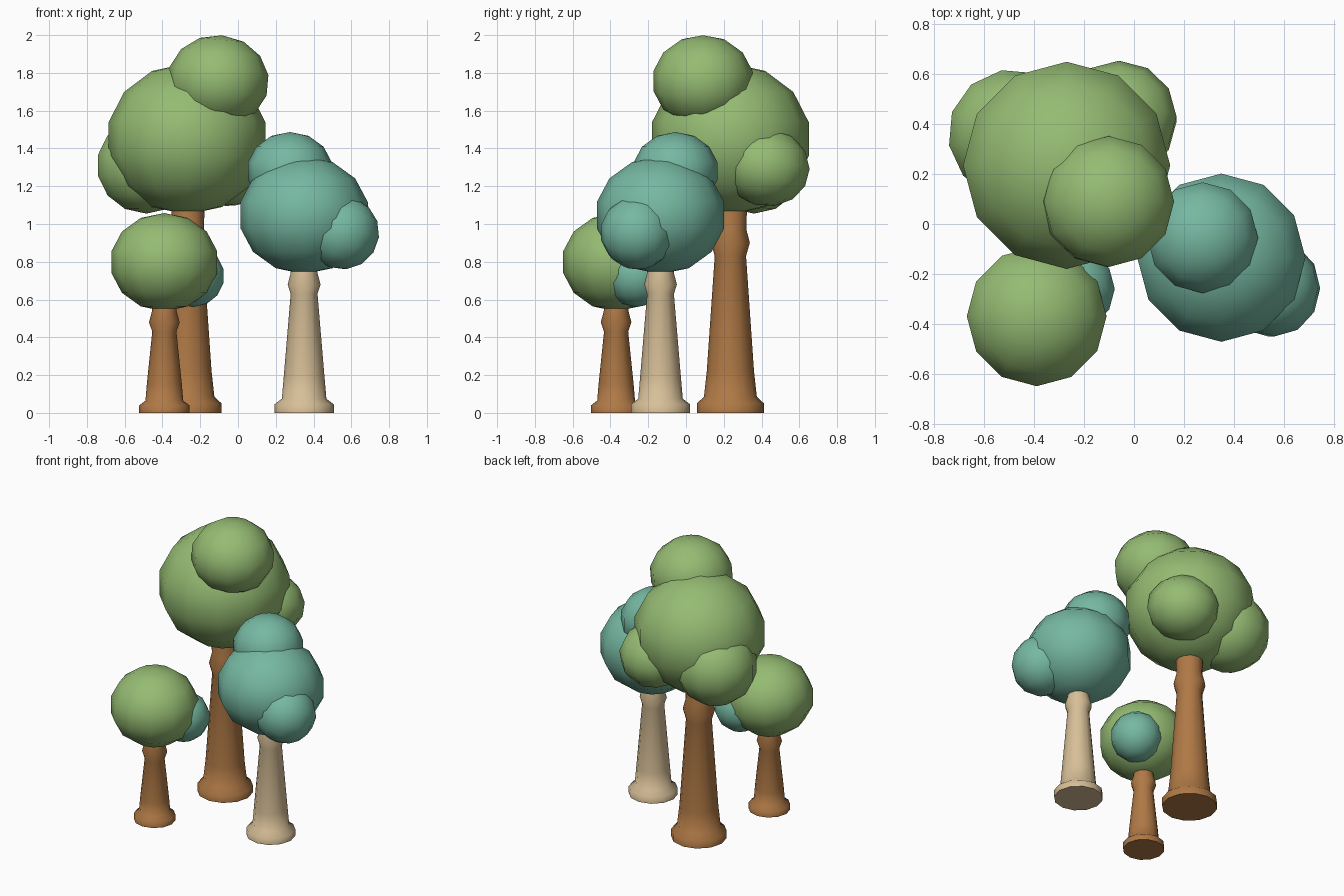
import bpy
from math import radians, cos, sin, pi

cube = bpy.data.objects.get("Cube")
if cube:
    bpy.data.objects.remove(cube, do_unlink=True)


def material(name, rgb):
    m = bpy.data.materials.new(name)
    m.use_nodes = True
    m.diffuse_color = (*rgb, 1)
    m.node_tree.nodes["Principled BSDF"].inputs["Base Color"].default_value = (*rgb, 1)
    return m


green = material("leaf green", (0.30, 0.50, 0.17))
teal = material("leaf teal", (0.18, 0.48, 0.36))
brown = material("bark brown", (0.43, 0.19, 0.06))
tan = material("bark tan", (0.68, 0.52, 0.31))


def foliage(name, centre, radius, height, mat, tilt=(0, 0, 0)):
    """Low-poly leaf ball; radius is the widest ring, height the half height."""
    wide = radius / cos(pi / 14)
    bpy.ops.mesh.primitive_uv_sphere_add(
        segments=12, ring_count=7, radius=1, location=centre,
        rotation=[radians(a) for a in tilt])
    ob = bpy.context.object
    ob.name = name
    ob.scale = (wide, wide, height)
    ob.data.materials.append(mat)
    bpy.ops.object.shade_smooth()


def trunk(name, x, y, profile, mat, sides=12):
    """Turned trunk from (radius, z) rings, closed at both ends."""
    verts = [(r * cos(2 * pi * i / sides), r * sin(2 * pi * i / sides), z)
             for r, z in profile for i in range(sides)]
    faces = [(k * sides + i, k * sides + (i + 1) % sides,
              (k + 1) * sides + (i + 1) % sides, (k + 1) * sides + i)
             for k in range(len(profile) - 1) for i in range(sides)]
    faces += [tuple(reversed(range(sides))), tuple(range(len(verts) - sides, len(verts)))]
    mesh = bpy.data.meshes.new(name)
    mesh.from_pydata(verts, [], faces)
    mesh.materials.append(mat)
    ob = bpy.data.objects.new(name, mesh)
    bpy.context.collection.objects.link(ob)
    ob.location = (x, y, 0)
    bpy.ops.object.select_all(action="DESELECT")
    ob.select_set(True)
    bpy.context.view_layer.objects.active = ob
    bpy.ops.object.shade_smooth_by_angle(angle=radians(60))


# Trunks: flared foot, tapering shaft, collar, neck
trunk("tall_trunk", -0.265, 0.235,
      [(.178, 0), (.178, .05), (.14, .085), (.125, .22), (.083, .83), (.103, .9),
       (.085, .97), (.09, 1.2)], brown)
trunk("middle_trunk", 0.35, -0.135,
      [(.157, 0), (.157, .045), (.118, .075), (.108, .19), (.071, .63), (.087, .68),
       (.071, .74), (.073, .9)], tan)
trunk("small_trunk", -0.39, -0.37,
      [(.133, 0), (.133, .04), (.1, .065), (.093, .15), (.064, .43), (.081, .48),
       (.065, .54), (.065, .68)], brown)

# Tall tree crown
foliage("tall_crown", (-.27, .235, 1.45), .415, .40, green)
foliage("tall_crown_top", (-.105, .09, 1.757), .262, .243, green, (0, 5, 0))
foliage("tall_crown_right", (-.485, .36, 1.31), .26, .255, green, (0, 0, 10))
foliage("tall_crown_back", (-.06, .42, 1.305), .23, .21, green, (-15, 0, 0))

# Middle tree crown
foliage("middle_crown", (.35, -.135, 1.047), .337, .312, teal)
foliage("middle_crown_top", (.275, -.055, 1.28), .222, .207, teal)
foliage("middle_crown_side", (.55, -.257, .955), .193, .195, teal, (0, 20, 0))

# Small tree crown
foliage("small_crown", (-.39, -.37, .798), .28, .26, green)
foliage("small_crown_side", (-.24, -.26, .725), .163, .165, teal)
